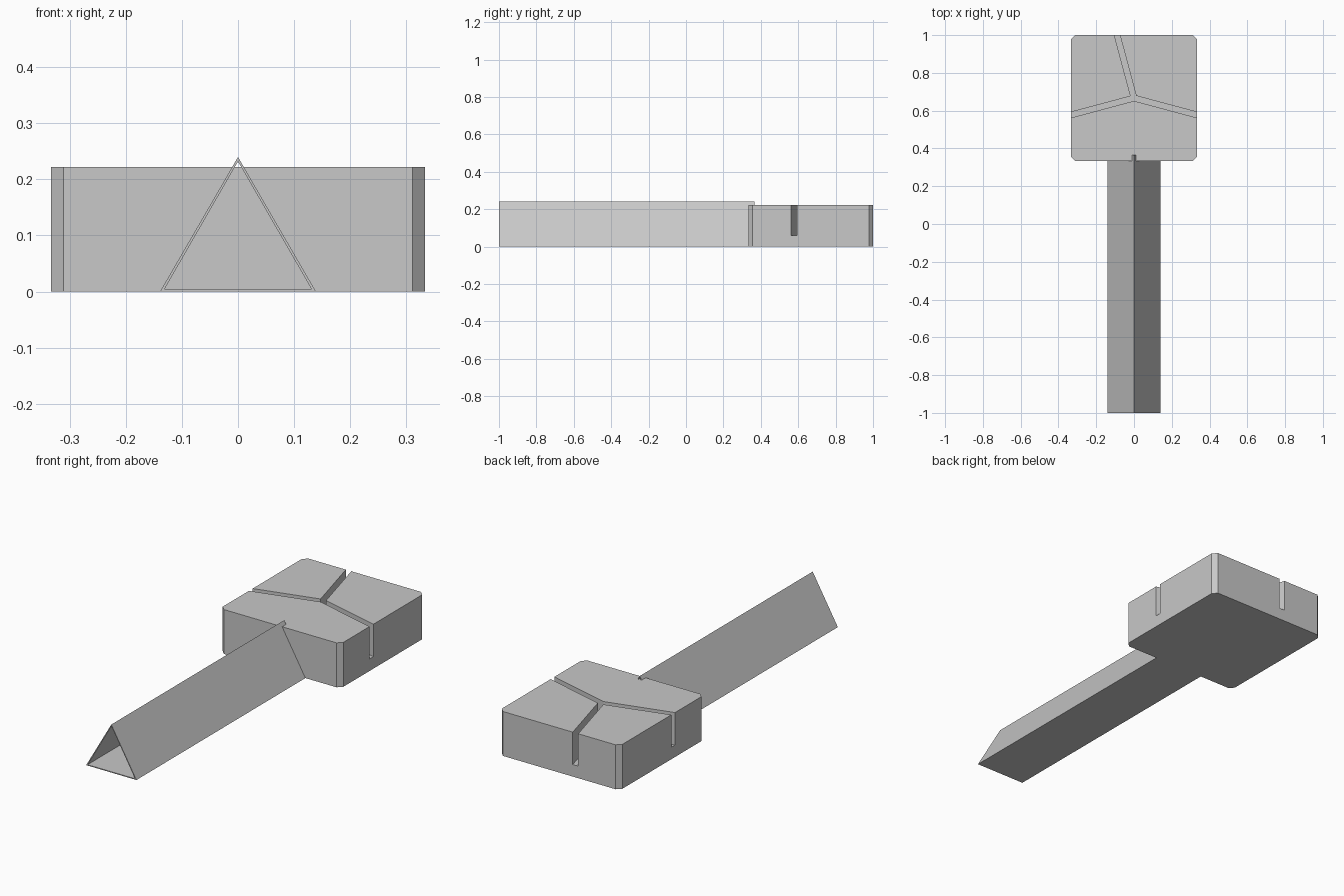
import bpy, bmesh, math
from mathutils import Matrix

old = bpy.data.objects.get("Cube")
if old:
    bpy.data.objects.remove(old, do_unlink=True)

grey = bpy.data.materials.new("light grey")
grey.use_nodes = True
grey.diffuse_color = (0.58, 0.58, 0.58, 1)
grey.node_tree.nodes["Principled BSDF"].inputs["Base Color"].default_value = grey.diffuse_color


def finish(name, bm):
    bmesh.ops.recalc_face_normals(bm, faces=bm.faces)
    mesh = bpy.data.meshes.new(name)
    bm.to_mesh(mesh)
    bm.free()
    mesh.materials.append(grey)
    obj = bpy.data.objects.new(name, mesh)
    bpy.context.collection.objects.link(obj)
    return obj


def prism(name, outline, z0, z1):
    """Extrude a plan outline from z0 up to z1."""
    bm = bmesh.new()
    face = bm.faces.new([bm.verts.new((x, y, z0)) for x, y in outline])
    out = bmesh.ops.extrude_face_region(bm, geom=[face])
    top = [v for v in out["geom"] if isinstance(v, bmesh.types.BMVert)]
    bmesh.ops.translate(bm, verts=top, vec=(0, 0, z1 - z0))
    return finish(name, bm)


def cut(target, cutter):
    cutter.hide_render = True
    mod = target.modifiers.new("groove", "BOOLEAN")
    mod.operation = "DIFFERENCE"
    mod.solver = "EXACT"
    mod.object = cutter
    bpy.context.view_layer.objects.active = target
    bpy.ops.object.modifier_apply(modifier=mod.name)
    bpy.data.objects.remove(cutter, do_unlink=True)


# Head: square block with chamfered upright corners
SIZE, HEIGHT, MID = 0.6667, 0.222, 0.6667
bm = bmesh.new()
bmesh.ops.create_cube(bm, size=1, matrix=Matrix.Translation((0, MID, HEIGHT / 2))
                      @ Matrix.Diagonal((SIZE, SIZE, HEIGHT, 1)))
upright = [e for e in bm.edges if abs(e.verts[0].co.z - e.verts[1].co.z) > 0.1]
bmesh.ops.bevel(bm, geom=upright, offset=0.022, segments=1, affect="EDGES")
head = finish("head_block", bm)

# Grooves: a chevron across the head and a slanted one to the back
FLOOR, HALF = 0.06, 0.0145
slope = math.tan(math.radians(15))
rise = HALF / math.cos(math.radians(15))
reach = 0.5
chevron = [(-reach, MID - reach * slope - rise), (0, MID - rise),
           (reach, MID - reach * slope - rise), (reach, MID - reach * slope + rise),
           (0, MID + rise), (-reach, MID - reach * slope + rise)]
cut(head, prism("chevron_cutter", chevron, FLOOR, 0.4))
slant = [(-rise, MID), (rise, MID),
         (rise - reach * slope, MID + reach), (-rise - reach * slope, MID + reach)]
cut(head, prism("slant_cutter", slant, FLOOR, 0.4))

# Handle: thin-walled triangular tube, running slightly into the head
outer = [(-0.139, 0), (0.139, 0), (0, 0.24)]
inner = [(-0.131, 0.0045), (0.131, 0.0045), (0, 0.232)]
bm = bmesh.new()
rings = [[bm.verts.new((x, y, z)) for x, z in tri]
         for y, tri in ((-1, outer), (0.365, outer), (0.365, inner), (-1, inner))]
for a, b in zip(rings, rings[1:] + rings[:1]):
    for i in range(3):
        j = (i + 1) % 3
        bm.faces.new((a[i], a[j], b[j], b[i]))
finish("handle_tube", bm)
